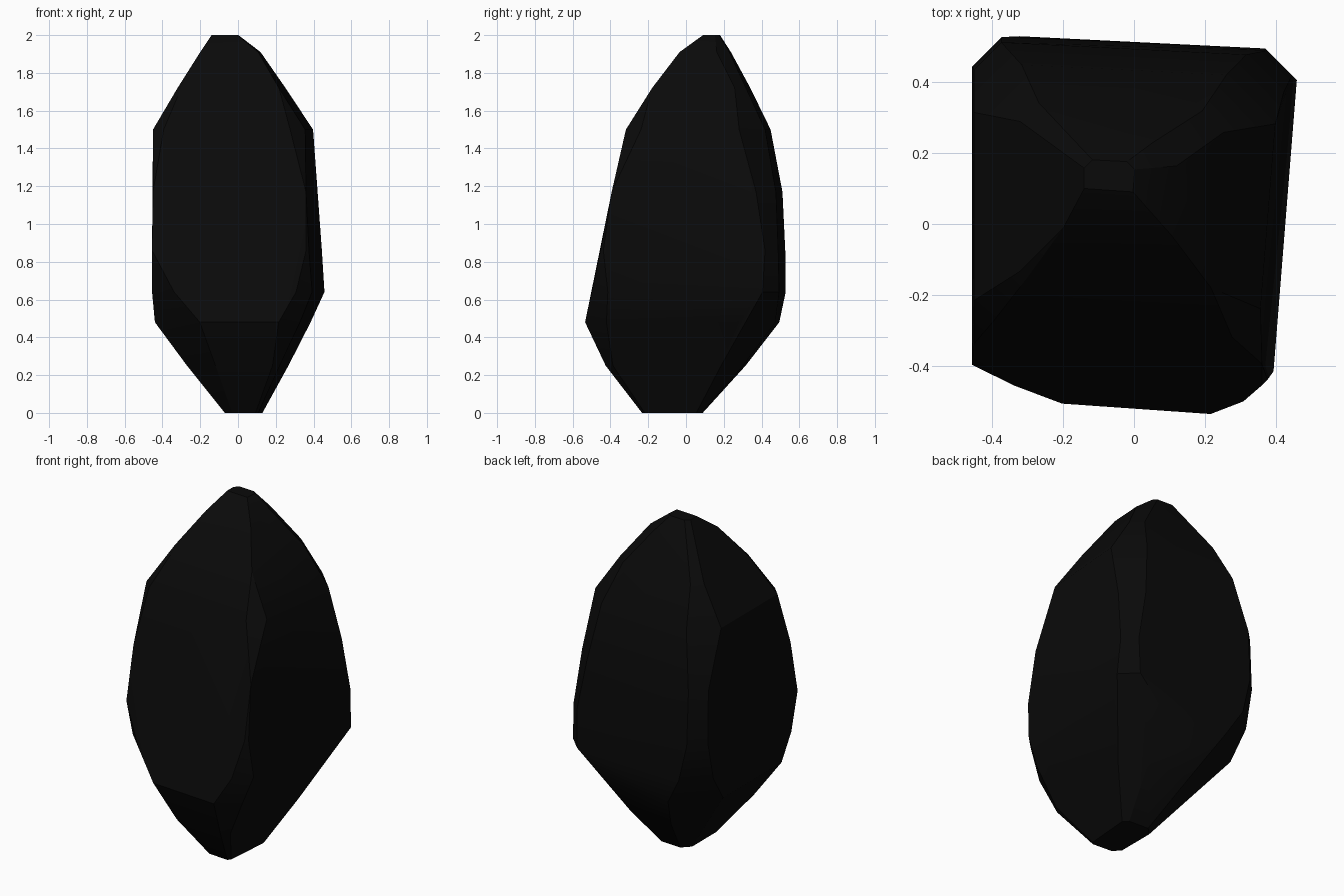
import bpy, bmesh, math
from itertools import combinations

if "Cube" in bpy.data.objects:
    bpy.data.objects.remove(bpy.data.objects["Cube"])

# Support distances of the stone at each height:
# z, east, west, back, front, back-right, back-left, front-right, front-left
RINGS = [
    (0.00, .13, .07, .09, .23, .13, .08, .23, .18),
    (0.25, .27, .27, .32, .42, .32, .31, .43, .37),
    (0.48, .39, .44, .50, .53, .47, .51, .53, .50),
    (0.64, .455, .455, .53, .49, .61, .60, .57, .56),
    (0.86, .44, .455, .525, .44, .61, .635, .575, .61),
    (1.17, .42, .45, .51, .38, .56, .625, .53, .57),
    (1.50, .40, .45, .45, .31, .48, .54, .42, .47),
    (1.72, .25, .32, .34, .18, .36, .43, .28, .32),
    (1.91, .12, .20, .24, .03, .20, .25, .10, .15),
    (2.00, .00, .14, .18, -.09, .11, .21, -.06, .035),
]


def ring_points(z, e, w, n, s, ne, nw, se, sw):
    """Corners of the section bounded by eight slightly skewed sides."""
    q = math.sqrt(0.5)
    sides = [
        (1, -.08, e - .056 * n), (-1, 0, w),
        (.05, 1, n - .04 * w), (-.07, -1, s - .028 * e),
        (q, q, ne), (-q, q, nw), (q, -q, se), (-q, -q, sw),
    ]
    points = []
    for (a, b, c), (d, f, g) in combinations(sides, 2):
        det = a * f - b * d
        if abs(det) < 0.1:
            continue
        x, y = (c * f - b * g) / det, (a * g - c * d) / det
        if all(u * x + v * y <= k + 0.004 for u, v, k in sides):
            points.append((x, y, z))
    return points


# faceted stone body wrapped around the sections
bm = bmesh.new()
for ring in RINGS:
    for p in ring_points(*ring):
        bm.verts.new(p)
bmesh.ops.remove_doubles(bm, verts=bm.verts, dist=0.012)
bmesh.ops.convex_hull(bm, input=bm.verts)
loose = [v for v in bm.verts if not v.link_faces]
bmesh.ops.delete(bm, geom=loose, context='VERTS')
bmesh.ops.dissolve_limit(bm, angle_limit=math.radians(3),
                         verts=bm.verts, edges=bm.edges)
bmesh.ops.recalc_face_normals(bm, faces=bm.faces)

mesh = bpy.data.meshes.new("stone")
bm.to_mesh(mesh)
bm.free()
stone = bpy.data.objects.new("stone", mesh)
bpy.context.collection.objects.link(stone)

# near-black colour
black = bpy.data.materials.new("coal black")
black.diffuse_color = (0.003, 0.003, 0.003, 1)
black.use_nodes = True
black.node_tree.nodes["Principled BSDF"].inputs["Base Color"].default_value = black.diffuse_color
mesh.materials.append(black)

# soft facets with the hard ridges kept
bpy.context.view_layer.objects.active = stone
stone.select_set(True)
bpy.ops.object.shade_smooth_by_angle(angle=math.radians(30))
